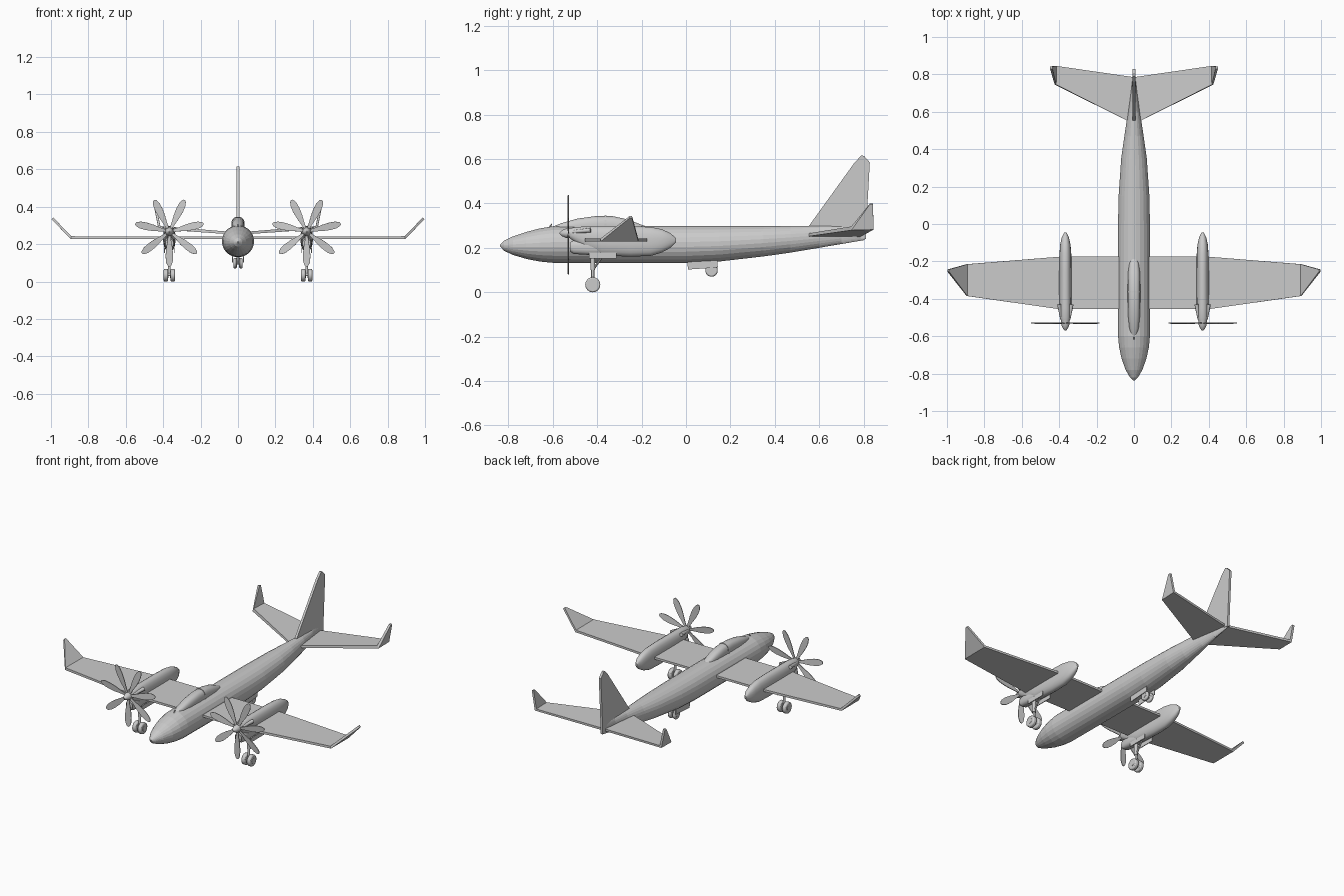
import bpy, bmesh, math
from mathutils import Matrix, Vector

if "Cube" in bpy.data.objects:
    bpy.data.objects.remove(bpy.data.objects["Cube"])


def make(name, bm, mirror=False, thick=0, bevel=0, smooth=False):
    bmesh.ops.recalc_face_normals(bm, faces=bm.faces)
    me = bpy.data.meshes.new(name)
    bm.to_mesh(me)
    bm.free()
    ob = bpy.data.objects.new(name, me)
    bpy.context.collection.objects.link(ob)
    if mirror:
        m = ob.modifiers.new("mirror", 'MIRROR')
        m.merge_threshold = 0.0005
    if thick:
        s = ob.modifiers.new("thickness", 'SOLIDIFY')
        s.thickness, s.offset, s.use_even_offset = thick, 0, True
    if bevel:
        b = ob.modifiers.new("bevel", 'BEVEL')
        b.width, b.segments = bevel, 2
    if smooth:
        bpy.ops.object.select_all(action='DESELECT')
        ob.select_set(True)
        bpy.context.view_layer.objects.active = ob
        bpy.ops.object.shade_smooth_by_angle(angle=math.radians(35))
    return ob


def loft(bm, rings, x=0, n=24, power=1):
    """Rings along y: (y, bottom z, top z, half width)."""
    loops = []
    for y, z0, z1, w in rings:
        loop = []
        for i in range(n):
            a = 2 * math.pi * (i + 0.5) / n
            c, s = math.cos(a), math.sin(a)
            loop.append(bm.verts.new((x + w * math.copysign(abs(c) ** power, c), y,
                        (z0 + z1) / 2 + (z1 - z0) / 2 * math.copysign(abs(s) ** power, s))))
        loops.append(loop)
    for a, b in zip(loops, loops[1:]):
        for i in range(n):
            j = (i + 1) % n
            bm.faces.new((a[i], a[j], b[j], b[i]))
    bm.faces.new(loops[0])
    bm.faces.new(loops[-1])


def sheet(name, stations, thick, mirror=True):
    """Thin surface through (front point, back point) pairs."""
    bm = bmesh.new()
    pairs = [[bm.verts.new(p) for p in s] for s in stations]
    for a, b in zip(pairs, pairs[1:]):
        bm.faces.new((a[0], a[1], b[1], b[0]))
    return make(name, bm, mirror, thick)


def rod(bm, a, b, r, r2=None, n=16):
    a, b = Vector(a), Vector(b)
    d = b - a
    mat = Matrix.Translation((a + b) / 2) @ d.to_track_quat('Z', 'Y').to_matrix().to_4x4()
    bmesh.ops.create_cone(bm, cap_ends=True, segments=n, radius1=r,
                          radius2=r if r2 is None else r2, depth=d.length, matrix=mat)


def box(bm, c, s):
    bmesh.ops.create_cube(bm, size=1, matrix=Matrix.Translation(c) @ Matrix.Diagonal((*s, 1)))


# Fuselage
bm = bmesh.new()
loft(bm, [(-.837, .207, .215, .004), (-.82, .187, .232, .022), (-.78, .168, .252, .045),
          (-.72, .15, .272, .067), (-.66, .138, .288, .08), (-.60, .132, .298, .086),
          (-.3, .13, .3, .086), (0, .13, .3, .086), (.15, .138, .3, .083),
          (.35, .161, .3, .069), (.47, .178, .3, .052), (.6, .2, .3, .032),
          (.7, .217, .299, .017), (.805, .235, .296, .004)])
make("fuselage", bm)

# Canopy
bm = bmesh.new()
loft(bm, [(-.6, .27, .296, .012), (-.56, .26, .312, .025), (-.49, .25, .332, .032),
          (-.41, .25, .343, .034), (-.33, .25, .343, .034), (-.26, .25, .328, .032),
          (-.21, .26, .308, .026), (-.18, .27, .297, .014)], n=20, power=.75)
make("canopy", bm, smooth=True)

# Canopy frame hoop and small sensor ahead of it
bm = bmesh.new()
loft(bm, [(-.366, .25, .346, .036), (-.358, .25, .346, .036)], n=20, power=.75)
make("canopy_frame", bm)
bm = bmesh.new()
rod(bm, (0, -.615, .29), (0, -.605, .308), .005, .002, 8)
make("nose_sensor", bm)

# Main wings with upturned tips
sheet("wing", [((0, -.455, .235), (0, -.175, .235)), ((.4, -.455, .235), (.4, -.175, .235)),
               ((.893, -.385, .235), (.893, -.215, .235)),
               ((.993, -.255, .338), (.993, -.243, .338))], .013)

# Tailplane with upturned tips
sheet("tailplane", [((0, .535, .256), (0, .785, .256)), ((.42, .745, .288), (.42, .845, .288)),
                    ((.442, .828, .398), (.442, .842, .398))], .013)

# Tail fin
sheet("tail_fin", [((0, .54, .28), (0, .81, .24)), ((0, .556, .302), (0, .812, .3)),
                   ((0, .76, .585), (0, .828, .585)), ((0, .79, .616), (0, .802, .614))],
      .014, mirror=False)

# Engine nacelles
X = .367
bm = bmesh.new()
loft(bm, [(-.522, .242, .288, .022), (-.5, .225, .294, .028), (-.45, .19, .297, .032),
          (-.38, .165, .298, .033), (-.25, .16, .298, .033), (-.16, .163, .295, .032),
          (-.11, .178, .285, .028), (-.07, .2, .267, .019), (-.045, .226, .243, .006)],
     x=X, n=20, power=.85)
make("engine_nacelle", bm, mirror=True, smooth=True)

# Air intakes under the spinners
bm = bmesh.new()
loft(bm, [(-.522, .183, .225, .022), (-.505, .172, .235, .026), (-.44, .168, .235, .029),
          (-.38, .17, .23, .025)], x=X, n=16, power=.75)
lip = min(bm.faces, key=lambda f: f.calc_center_median().y)
bmesh.ops.inset_region(bm, faces=[lip], thickness=.004)
bmesh.ops.translate(bm, verts=lip.verts, vec=(0, .02, 0))
make("air_intake", bm, mirror=True, smooth=True)

# Exhaust stubs on both sides of each nacelle
bm = bmesh.new()
for s in (-1, 1):
    rod(bm, (X + s * .02, -.51, .272), (X + s * .033, -.43, .28), .007, .011, 12)
make("exhaust_stub", bm, mirror=True, smooth=True)

# Spinners
bm = bmesh.new()
loft(bm, [(-.57, .263, .269, .003), (-.56, .253, .279, .013), (-.542, .245, .287, .021),
          (-.515, .242, .29, .024)], x=X, n=16)
make("spinner", bm, mirror=True, smooth=True)

# Seven-bladed propellers
bm = bmesh.new()
half = [(.01, .006), (.05, .010), (.09, .017), (.13, .020), (.16, .018), (.18, .011), (.187, .004)]
outline = [(w, r) for r, w in half] + [(-w, r) for r, w in reversed(half)]
for k in range(7):
    rot = Matrix.Translation((X, -.53, .267)) @ Matrix.Rotation(math.pi + k * math.tau / 7, 4, 'Y')
    bm.faces.new([bm.verts.new(rot @ Vector((w, w * .1, r))) for w, r in outline])
make("propeller", bm, mirror=True, thick=.004)

# Main gear legs with axle and brace
bm = bmesh.new()
rod(bm, (X, -.42, .18), (X, -.42, .1), .011)
rod(bm, (X, -.42, .12), (X, -.42, .035), .007)
rod(bm, (X - .028, -.42, .037), (X + .028, -.42, .037), .008)
rod(bm, (X, -.37, .17), (X, -.42, .1), .005, n=10)
make("main_gear_leg", bm, mirror=True, smooth=True)

# Main gear doors
bm = bmesh.new()
for s in (-1, 1):
    box(bm, (X + s * .026, -.375, .165), (.004, .125, .026))
make("main_gear_door", bm, mirror=True)

# Rear gear leg and doors
bm = bmesh.new()
rod(bm, (0, .08, .15), (0, .115, .098), .009)
rod(bm, (-.022, .115, .098), (.022, .115, .098), .007)
make("rear_gear_leg", bm, smooth=True)
bm = bmesh.new()
box(bm, (.029, .075, .124), (.004, .135, .034))
bmesh.ops.rotate(bm, verts=bm.verts, cent=(0, .075, .124), matrix=Matrix.Rotation(.07, 3, 'X'))
make("rear_gear_door", bm, mirror=True)

# Twin wheels with hubs
for name, xs, y, z, r, w in (("main", (X - .018, X + .018), -.42, .034, .034, .024),
                             ("rear", (.015,), .115, .098, .028, .018)):
    bm, hub = bmesh.new(), bmesh.new()
    for x in xs:
        rod(bm, (x - w / 2, y, z), (x + w / 2, y, z), r, n=24)
        rod(hub, (x - w * .56, y, z), (x + w * .56, y, z), r * .45)
    make(name + "_wheel", bm, mirror=True, bevel=.006, smooth=True)
    make(name + "_wheel_hub", hub, mirror=True, smooth=True)
